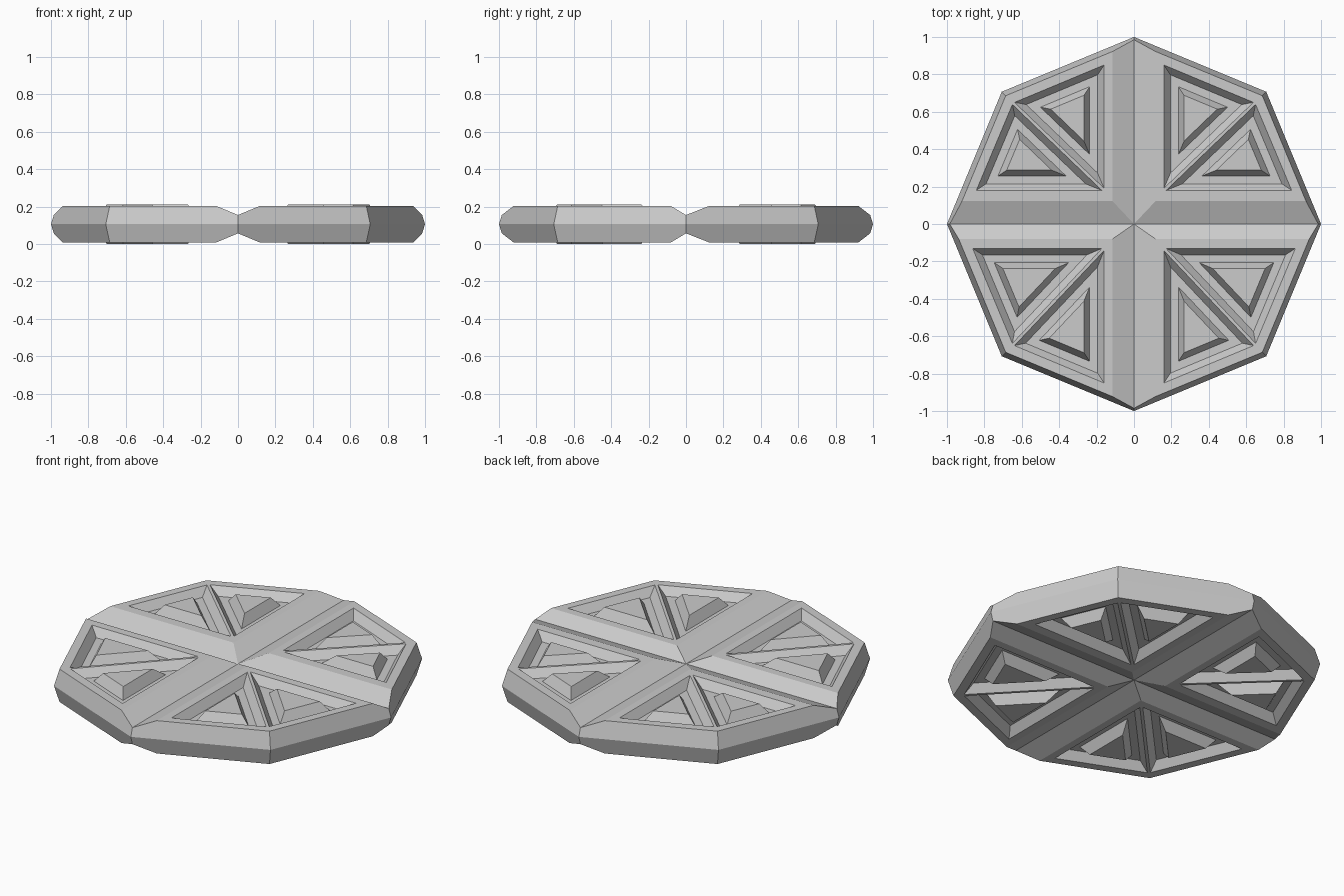
import bpy, bmesh, math
from mathutils import Vector

if "Cube" in bpy.data.objects:
    bpy.data.objects.remove(bpy.data.objects["Cube"])

MID = 0.106       # height of the rim's widest line
FACE = 0.097      # plate face, measured from the middle
FLOOR = 0.05      # floor of the triangular recesses
GROOVE = 0.049    # bottom of the cross grooves
PANEL = 0.106     # top of the raised triangles

grey = bpy.data.materials.new("stone_grey")
grey.use_nodes = True
colour = (0.6, 0.6, 0.6, 1)
grey.diffuse_color = colour
grey.node_tree.nodes["Principled BSDF"].inputs["Base Color"].default_value = colour


def loft(bm, rings):
    """Closed solid through a list of rings of 3D points."""
    rows = [[bm.verts.new(p) for p in ring] for ring in rings]
    n = len(rows[0])
    for low, high in zip(rows, rows[1:]):
        for i in range(n):
            j = (i + 1) % n
            bm.faces.new((low[i], low[j], high[j], high[i]))
    bm.faces.new(rows[0][::-1])
    bm.faces.new(rows[-1])


def finish(name, bm):
    bmesh.ops.recalc_face_normals(bm, faces=bm.faces)
    mesh = bpy.data.meshes.new(name)
    bm.to_mesh(mesh)
    bm.free()
    mesh.materials.append(grey)
    obj = bpy.data.objects.new(name, mesh)
    obj.location.z = MID
    bpy.context.collection.objects.link(obj)
    return obj


def inset(tri, d):
    """Triangle moved inward by d on every edge."""
    a, b, c = tri
    la, lb, lc = (b - c).length, (c - a).length, (a - b).length
    centre = (a * la + b * lb + c * lc) / (la + lb + lc)
    area = abs((b - a).cross(c - a)) / 2
    radius = 2 * area / (la + lb + lc)
    return [centre + (p - centre) * (radius - d) / radius for p in tri]


def at(points, z):
    return [(p.x, p.y, z) for p in points]


# Two triangles in each quadrant, separated by a diagonal bar
triangles = []
for sx in (-1, 1):
    for sy, edge, reach in ((1, 0.172, 0.855), (-1, 0.122, 0.875)):
        a, b, c, d = [Vector((sx * x, sy * y)) for x, y in
                      ((0.152, edge), (0.152, 0.862), (0.653, 0.653), (reach, edge))]
        triangles += [(a, b, c), (a, c, d)]

# Eight-sided plate with bevelled rim
octagon = [Vector((math.cos(i * math.pi / 4), math.sin(i * math.pi / 4))) for i in range(8)]
top = [p * 0.97 for p in octagon]
bm = bmesh.new()
loft(bm, [at(top, -FACE), at(octagon, 0), at(top, FACE)])
plate = finish("plate", bm)


# V-shaped cross grooves on both faces
def groove_cutter(name, low, high, along_x):
    bm = bmesh.new()
    for s in (-1, 1):
        # profile continues up its own slopes to clear the face
        rise = 2 * (FACE - GROOVE)
        profile = [(low * 2, GROOVE + rise), (0, GROOVE), (high * 2, GROOVE + rise)]
        rings = []
        for e in (-1.2, 1.2):
            rings.append([(e, u, s * z) if along_x else (u, e, s * z) for u, z in profile])
        loft(bm, rings)
    return finish(name, bm)


# Sloped recesses on both faces
bm = bmesh.new()
slope = 0.035
over = 0.004
for s in (-1, 1):
    for tri in triangles:
        extra = slope * over / (FACE - FLOOR)
        loft(bm, [at(inset(tri, 0.008 - extra), s * (FACE + over)),
                  at(inset(tri, 0.008 + slope), s * FLOOR)])
recess_cutter = finish("recess_cutter", bm)

cutters = [groove_cutter("groove_cutter_x", -0.08, 0.122, True),
           groove_cutter("groove_cutter_y", -0.115, 0.115, False),
           recess_cutter]
for cutter in cutters:
    cutter.hide_render = True
    mod = plate.modifiers.new(cutter.name, "BOOLEAN")
    mod.operation = "DIFFERENCE"
    mod.solver = "EXACT"
    mod.object = cutter

# Bake the cuts and drop the cutters
bpy.context.view_layer.update()
carved = bpy.data.meshes.new_from_object(plate.evaluated_get(bpy.context.evaluated_depsgraph_get()))
plate.modifiers.clear()
plate.data = carved
for cutter in cutters:
    bpy.data.objects.remove(cutter)

# Raised triangles standing in the recesses
for s, name in ((1, "upper_raised_triangles"), (-1, "lower_raised_triangles")):
    bm = bmesh.new()
    for tri in triangles:
        loft(bm, [at(inset(tri, 0.084), s * (FLOOR - 0.002)),
                  at(inset(tri, 0.116), s * PANEL)])
    finish(name, bm)
